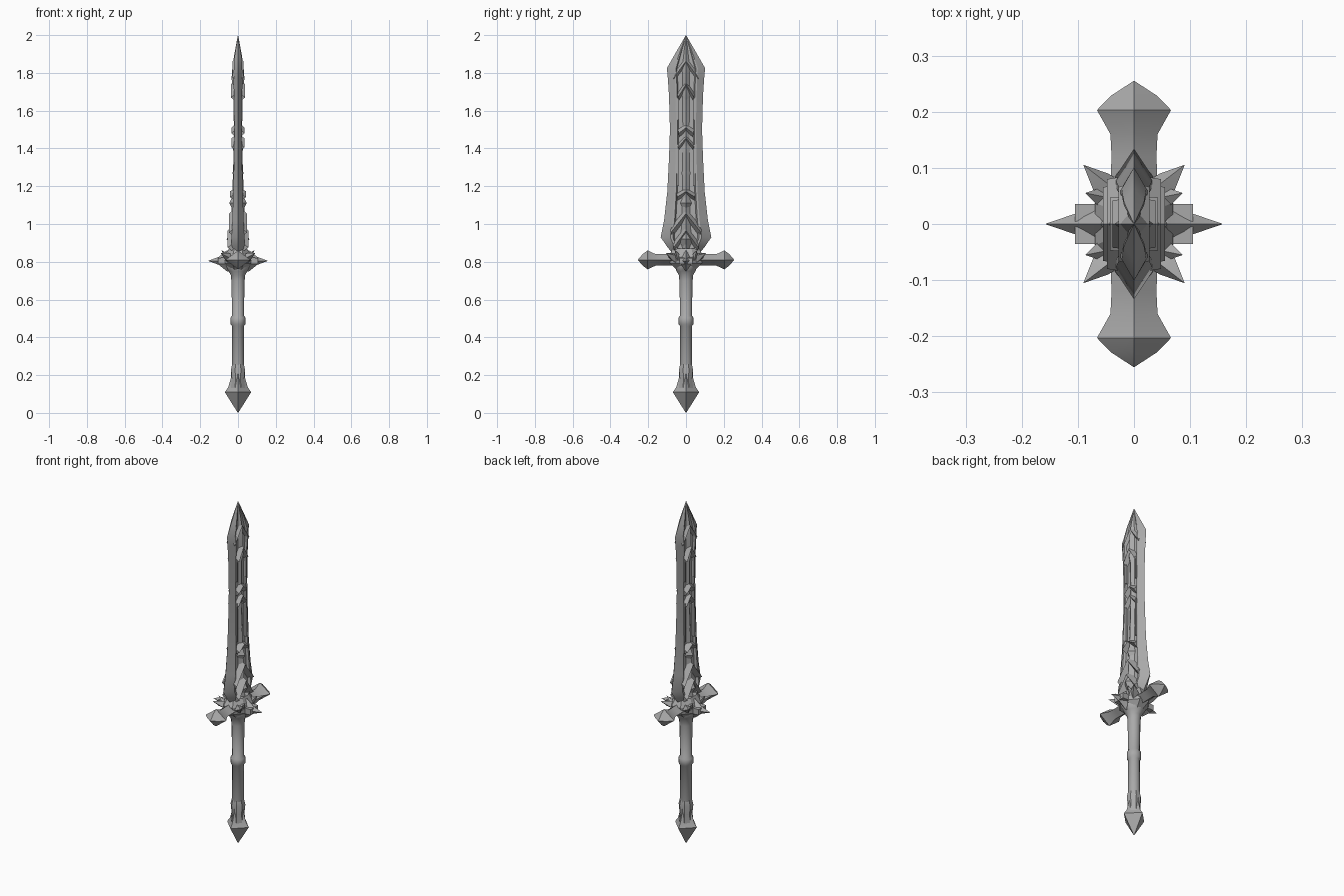
import bpy, bmesh
from math import sin, cos, pi, radians
from mathutils import Vector

if "Cube" in bpy.data.objects:
    bpy.data.objects.remove(bpy.data.objects["Cube"])

steel = bpy.data.materials.new("grey steel")
steel.use_nodes = True
GREY = (0.4, 0.4, 0.4, 1)
steel.diffuse_color = GREY
steel.node_tree.nodes["Principled BSDF"].inputs["Base Color"].default_value = GREY


def finish(name, bm, smooth=30, mirror=None):
    bmesh.ops.remove_doubles(bm, verts=bm.verts, dist=0.0002)
    bmesh.ops.recalc_face_normals(bm, faces=bm.faces)
    mesh = bpy.data.meshes.new(name)
    bm.to_mesh(mesh)
    bm.free()
    obj = bpy.data.objects.new(name, mesh)
    bpy.context.collection.objects.link(obj)
    mesh.materials.append(steel)
    bpy.ops.object.select_all(action="DESELECT")
    obj.select_set(True)
    bpy.context.view_layer.objects.active = obj
    bpy.ops.object.shade_smooth_by_angle(angle=radians(smooth))
    if mirror:
        mod = obj.modifiers.new("mirror", "MIRROR")
        mod.use_axis = mirror
        mod.use_clip = False
    return obj


def loft(name, rings, **kw):
    """Skin a stack of closed rings and cap both ends."""
    bm = bmesh.new()
    rows = [[bm.verts.new(p) for p in ring] for ring in rings]
    n = len(rows[0])
    for a, b in zip(rows, rows[1:]):
        for i in range(n):
            j = (i + 1) % n
            bm.faces.new((a[i], a[j], b[j], b[i]))
    bm.faces.new(rows[0])
    bm.faces.new(rows[-1])
    return finish(name, bm, **kw)


def spindle(name, profile, sides, start=(0, 0, 0), direction=(0, 0, 1), twist=0, **kw):
    """Profile rows are distance along the axis, then the two radii."""
    d = Vector(direction).normalized()
    u = Vector((1, 0, 0)) if abs(d.x) < 0.4 else Vector((0, 1, 0))
    u = (u - d * u.dot(d)).normalized()
    v = d.cross(u)
    angles = [twist + 2 * pi * i / sides for i in range(sides)]
    rings = [[Vector(start) + d * s + u * (ru * cos(a)) + v * (rv * sin(a)) for a in angles]
             for s, ru, rv in profile]
    return loft(name, rings, **kw)


def chevron(name, top, half, drop, band, base, peak):
    """Ridged, pointed band on both flats of the blade."""
    bm = bmesh.new()
    rows = []
    for k, x in ((0, base), (0.5, peak), (1, base)):
        pts = ((-half, -drop), (0, 0), (half, -drop))
        rows.append([bm.verts.new((x, y * (1 - 0.12 * k), top + dz - band * k)) for y, dz in pts])
    for a, b in zip(rows, rows[1:]):
        for i in range(2):
            bm.faces.new((a[i], a[i + 1], b[i + 1], b[i]))
    for i in (0, 2):
        bm.faces.new([r[i] for r in rows])
    return finish(name, bm, mirror=(True, False, False))


def gem(name, z, half_y, up, down, base, peak):
    """Four-sided stud on both flats of the blade."""
    bm = bmesh.new()
    rim = [bm.verts.new(p) for p in
           ((base, -half_y, z), (base, 0, z - down), (base, half_y, z), (base, 0, z + up))]
    tip = bm.verts.new((peak, 0, z))
    for i in range(4):
        bm.faces.new((rim[i], rim[(i + 1) % 4], tip))
    return finish(name, bm, mirror=(True, False, False))


# Blade: bevelled edges, sunken channel and a central ridge
def blade_ring(z, w, t, ridge):
    side = [(0, w), (t, 0.62 * w), (t, 0.52 * w), (0.55 * t, 0.46 * w), (0.55 * t, 0.2 * w), (ridge, 0)]
    half = side + [(x, -y) for x, y in side[-2::-1]]
    full = half + [(-x, y) for x, y in half[-2:0:-1]]
    return [(x, y, z) for x, y in full]


blade_rows = [(0.83, 0.06, 0.035, 0.045), (0.88, 0.1, 0.036, 0.045), (0.93, 0.134, 0.034, 0.042),
              (1.02, 0.116, 0.03, 0.037), (1.17, 0.099, 0.025, 0.03), (1.35, 0.09, 0.021, 0.024),
              (1.5, 0.085, 0.019, 0.022), (1.68, 0.09, 0.021, 0.024), (1.77, 0.096, 0.025, 0.034),
              (1.825, 0.101, 0.022, 0.03), (1.89, 0.064, 0.018, 0.021), (2.0, 0.0006, 0.0006, 0.0006)]
loft("blade", [blade_ring(*r) for r in blade_rows], smooth=25)

# Raised ornament along the blade
for i, row in enumerate([(1.88, 0.07, 0.09, 0.035, 0.012, 0.028), (1.76, 0.045, 0.07, 0.04, 0.012, 0.038),
                         (1.53, 0.042, 0.03, 0.04, 0.012, 0.035), (1.47, 0.045, 0.05, 0.03, 0.012, 0.034),
                         (1.19, 0.05, 0.03, 0.035, 0.014, 0.043), (1.08, 0.085, 0.1, 0.05, 0.018, 0.048),
                         (0.99, 0.07, 0.09, 0.05, 0.022, 0.055)]):
    chevron(f"blade_chevron_{i + 1}", *row)
for i, row in enumerate([(1.7, 0.026, 0.06, 0.09, 0.012, 0.035), (1.4, 0.024, 0.05, 0.08, 0.012, 0.027),
                         (1.27, 0.024, 0.06, 0.07, 0.012, 0.029), (1.11, 0.03, 0.07, 0.06, 0.015, 0.046),
                         (0.92, 0.05, 0.07, 0.06, 0.025, 0.06)]):
    gem(f"blade_stud_{i + 1}", *row)

# Thin rails framing the blade channel
bm = bmesh.new()
for z0, z1 in ((1.2, 1.42), (1.55, 1.67)):
    box = bmesh.ops.create_cube(bm, size=1)["verts"]
    for v in box:
        v.co = Vector((0.018 + v.co.x * 0.014, 0.042 + v.co.y * 0.01, (z0 + z1) / 2 + v.co.z * (z1 - z0)))
finish("blade_rails", bm, mirror=(True, True, False))

# Grip with rings and collars
spindle("grip", [(0.14, 0.034, 0.034), (0.46, 0.031, 0.031), (0.47, 0.039, 0.039), (0.505, 0.039, 0.039),
                 (0.515, 0.031, 0.031), (0.7, 0.035, 0.035), (0.73, 0.038, 0.038), (0.75, 0.05, 0.05),
                 (0.78, 0.07, 0.06), (0.81, 0.06, 0.06)], 12, smooth=40)

# Pommel: four-sided point with a collar
spindle("pommel", [(0, 0.0006, 0.0006), (0.04, 0.026, 0.026), (0.11, 0.07, 0.07), (0.135, 0.052, 0.052),
                   (0.19, 0.036, 0.036), (0.23, 0.036, 0.036)], 4, smooth=20)
spindle("pommel_collar", [(0.1, 0.045, 0.045), (0.18, 0.035, 0.035), (0.23, 0.04, 0.04),
                          (0.26, 0.033, 0.033)], 8, twist=pi / 8, smooth=30)

# Guard hub
spindle("guard_hub", [(0.755, 0.045, 0.05), (0.79, 0.075, 0.09), (0.83, 0.075, 0.1),
                      (0.87, 0.052, 0.075)], 8, twist=pi / 8, smooth=20)

# Guard arms and spikes
for side, s in (("left", 1), ("right", -1)):
    end = "front" if s < 0 else "back"
    spindle(f"guard_arm_{end}", [(0, 0.045, 0.032), (0.12, 0.04, 0.03), (0.16, 0.042, 0.03),
                                 (0.203, 0.066, 0.05), (0.228, 0.042, 0.032), (0.255, 0.0006, 0.0006)],
            4, start=(0, 0, 0.81), direction=(0, s, 0), smooth=20)
    spindle(f"guard_spike_{side}", [(0, 0.05, 0.06), (0.06, 0.042, 0.055), (0.1, 0.02, 0.022),
                                    (0.157, 0.0006, 0.0006)],
            4, start=(0, 0, 0.805), direction=(s, 0, 0), smooth=20)
    spindle(f"guard_block_{side}", [(0, 0.05, 0.03), (0.105, 0.05, 0.022)], 4,
            start=(0, 0, 0.805), direction=(s, 0, 0), twist=pi / 4, smooth=20)
    for t in (1, -1):
        where = "back" if t > 0 else "front"
        spindle(f"guard_thorn_{side}_{where}", [(0, 0.03, 0.028), (0.035, 0.022, 0.02), (0.083, 0.0006, 0.0006)],
                4, start=(s * 0.035, t * 0.05, 0.815), direction=(s * 0.055, t * 0.055, 0.03), smooth=20)
        spindle(f"guard_claw_{side}_{where}", [(0, 0.024, 0.02), (0.055, 0.0006, 0.0006)],
                4, start=(s * 0.05, t * 0.045, 0.82), direction=(s * 0.036, t * 0.01, 0.04), smooth=20)
